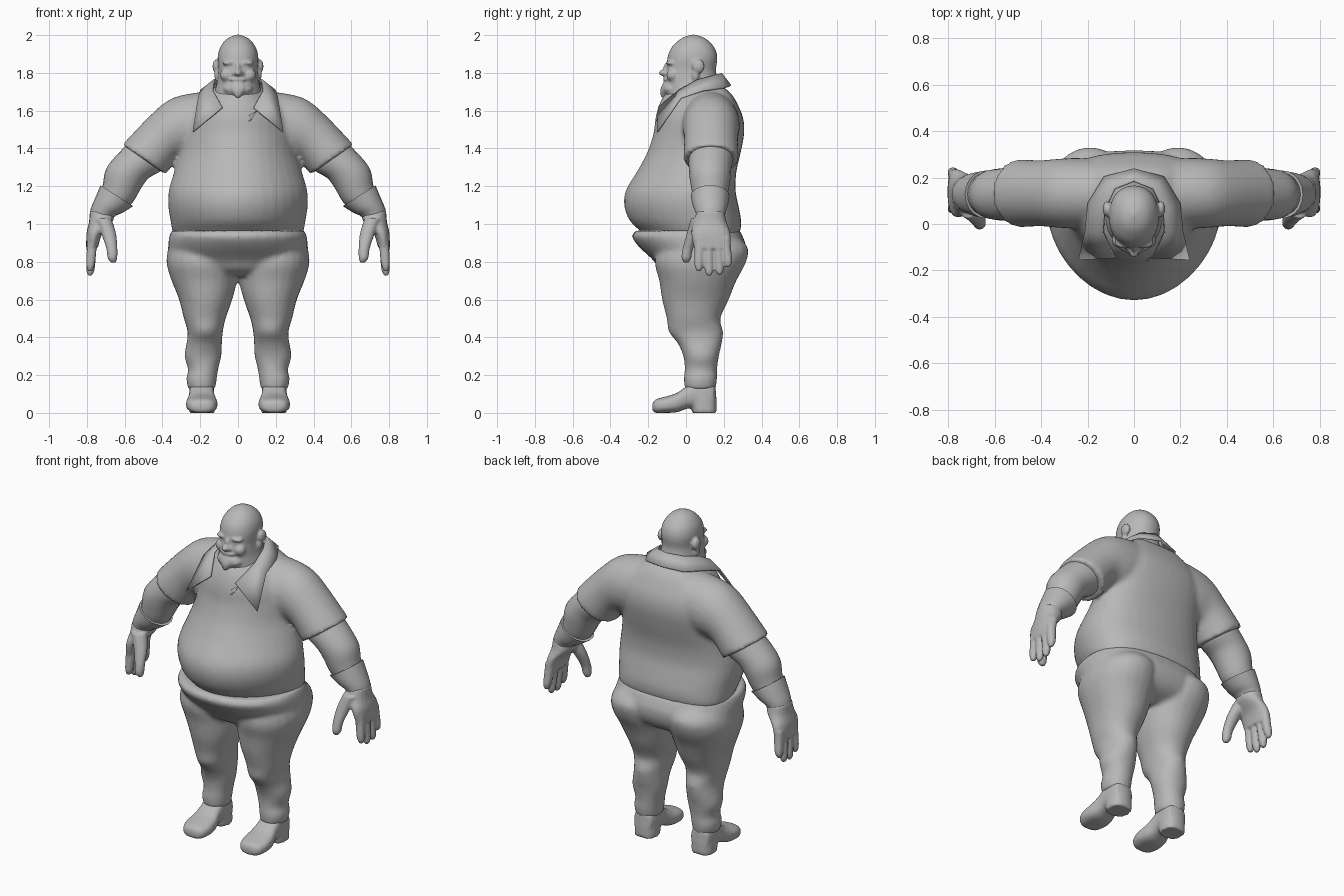
import bpy, bmesh, math
from mathutils import Vector, Matrix

clay = bpy.data.materials.new("plain_grey")
clay.diffuse_color = (0.48, 0.48, 0.48, 1)


# Cross-sections: (centre, half axis u, half axis v) as nine numbers
def level(z, x0, x1, y0, y1):
    return ((x0 + x1) / 2, (y0 + y1) / 2, z, (x1 - x0) / 2, 0, 0, 0, (y1 - y0) / 2, 0)


def body(z, hw, y0, y1):
    return level(z, -hw, hw, y0, y1)


def limb(xo, zo, xi, zi, y0, y1):
    return ((xo + xi) / 2, (y0 + y1) / 2, (zo + zi) / 2,
            (xo - xi) / 2, 0, (zo - zi) / 2, 0, (y1 - y0) / 2, 0)


def section(y, hw, z0, z1, x=0.192):
    return (x, y, (z0 + z1) / 2, hw, 0, 0, 0, 0, (z1 - z0) / 2)


def blob(x, y, z, rx, ry):
    return level(z, x - rx, x + rx, y - ry, y + ry)


def smooth_rings(rings, steps):
    out = []
    for i in range(len(rings) - 1):
        a, b, c, d = (rings[max(0, min(len(rings) - 1, i + k))] for k in (-1, 0, 1, 2))
        for s in range(steps):
            t = s / steps
            out.append([0.5 * (2 * q + (r - p) * t + (2 * p - 5 * q + 4 * r - w) * t * t
                               + (3 * q - p - 3 * r + w) * t ** 3)
                        for p, q, r, w in zip(a, b, c, d)])
    return out + [rings[-1]]


# Skin the rings; "shift" moves the widest part of each ring backwards
def loft(bm, rings, n=24, steps=3, power=1.0, side=1, shift=0):
    loops = []
    for r in smooth_rings(rings, steps):
        c, u, v = Vector(r[:3]), Vector(r[3:6]), Vector(r[6:])
        loop = []
        for k in range(n):
            a = 2 * math.pi * k / n
            ca, sa = math.cos(a), math.sin(a)
            p = c + u * math.copysign(abs(ca) ** power, ca) + v * math.copysign(abs(sa) ** power, sa)
            loop.append(bm.verts.new((p.x * side, p.y + shift * ca * ca, p.z)))
        loops.append(loop)
    for a, b in zip(loops, loops[1:]):
        for k in range(n):
            bm.faces.new((a[k], a[(k + 1) % n], b[(k + 1) % n], b[k]))
    bm.faces.new(loops[0])
    bm.faces.new(loops[-1])


def ball(bm, pos, size, both=False):
    for s in ((1, -1) if both else (1,)):
        m = Matrix.Translation((pos[0] * s, pos[1], pos[2])) @ Matrix.Diagonal((*size, 1))
        bmesh.ops.create_uvsphere(bm, u_segments=16, v_segments=10, radius=1, matrix=m)


def finish(name, bm, mirror=False, voxel=0, relax=0, thick=0):
    bmesh.ops.recalc_face_normals(bm, faces=bm.faces)
    me = bpy.data.meshes.new(name)
    bm.to_mesh(me)
    bm.free()
    me.materials.append(clay)
    ob = bpy.data.objects.new(name, me)
    bpy.context.collection.objects.link(ob)
    if voxel:
        m = ob.modifiers.new("fuse", 'REMESH')
        m.mode, m.voxel_size, m.use_smooth_shade = 'VOXEL', voxel, True
    if relax:
        m = ob.modifiers.new("relax", 'SMOOTH')
        m.factor, m.iterations = 0.5, relax
    if thick:
        ob.modifiers.new("thickness", 'SOLIDIFY').thickness = thick
    if mirror:
        ob.modifiers.new("mirror", 'MIRROR')
    if not voxel:
        bpy.ops.object.select_all(action='DESELECT')
        ob.select_set(True)
        bpy.context.view_layer.objects.active = ob
        bpy.ops.object.shade_smooth_by_angle(angle=math.radians(45))
    return ob


# Shirt: belly and chest fused with short sleeves
bm = bmesh.new()
loft(bm, [body(.935, .335, -.215, .275), body(.965, .348, -.245, .288), body(1.02, .358, -.30, .292),
          body(1.1, .37, -.328, .277), body(1.18, .366, -.318, .262), body(1.28, .338, -.258, .267),
          body(1.38, .315, -.205, .29), body(1.48, .315, -.172, .308), body(1.56, .30, -.162, .303),
          body(1.63, .255, -.143, .275), body(1.69, .18, -.11, .24), body(1.73, .13, -.06, .19)],
     36, shift=.075)
for s in (1, -1):
    loft(bm, [limb(.12, 1.705, .12, 1.36, -.02, .28), limb(.26, 1.69, .25, 1.35, -.02, .285),
              limb(.37, 1.655, .31, 1.345, -.015, .28), limb(.48, 1.56, .335, 1.325, -.01, .275),
              limb(.612, 1.42, .383, 1.262, -.015, .28)], 28, side=s)
finish("shirt", bm, voxel=.014, relax=5)

# Collar: folded strip from the nape to the pointed tips
bm = bmesh.new()
inner = [(0, .19, 1.80), (.085, .155, 1.79), (.13, .06, 1.765), (.135, -.04, 1.71), (.085, -.148, 1.62)]
outer = [(0, .24, 1.735), (.13, .205, 1.725), (.20, .09, 1.71), (.212, -.03, 1.67), (.24, -.155, 1.49)]
a = [bm.verts.new(p) for p in inner]
b = [bm.verts.new(p) for p in outer]
for i in range(4):
    bm.faces.new((a[i], b[i], b[i + 1], a[i + 1]))
finish("collar", bm, mirror=True, thick=.01)

# Small placket flap below the neck
bm = bmesh.new()
bm.faces.new([bm.verts.new(p) for p in
              ((.02, -.162, 1.53), (.07, -.155, 1.55), (.10, -.138, 1.60), (.06, -.15, 1.575))])
finish("placket", bm, thick=.008)

# Trousers: pelvis fused with two legs
bm = bmesh.new()
loft(bm, [body(.965, .352, -.265, .285), body(.935, .364, -.287, .30), body(.88, .37, -.25, .318),
          body(.81, .368, -.175, .305), body(.76, .29, -.14, .265), body(.725, .17, -.085, .19)],
     36, power=.88, shift=.04)
for s in (1, -1):
    loft(bm, [level(.93, .03, .33, -.13, .28), level(.87, .01, .368, -.15, .33),
              level(.79, .0, .378, -.165, .315), level(.7, .005, .352, -.142, .267),
              level(.6, .03, .312, -.127, .227), level(.5, .065, .287, -.102, .182),
              level(.43, .08, .267, -.092, .197), level(.37, .085, .272, -.045, .19),
              level(.3, .088, .284, -.014, .174), level(.23, .105, .264, -.007, .165),
              level(.18, .112, .274, -.012, .165), level(.125, .12, .264, -.007, .157)],
         24, side=s, power=.95)
finish("trousers", bm, voxel=.013, relax=6)

# Shoes with a raised arch and block heel
bm = bmesh.new()
loft(bm, [section(-.178, .035, .012, .05), section(-.16, .066, .0, .072), section(-.11, .083, 0, .086),
          section(-.05, .08, .003, .105), section(0, .068, .02, .14), section(.04, .066, .028, .17),
          section(.11, .066, .025, .17), section(.15, .055, .025, .15)], 24, power=.75)
loft(bm, [level(0, .125, .259, .035, .162), level(.07, .124, .26, .02, .162),
          level(.15, .13, .254, .01, .155)], 20, 2, .8)
finish("shoe", bm, mirror=True, voxel=.009, relax=2)

# Bare arms below the sleeves
bm = bmesh.new()
loft(bm, [limb(.52, 1.50, .37, 1.33, .02, .25), limb(.59, 1.42, .41, 1.28, .015, .25),
          limb(.665, 1.34, .47, 1.245, .015, .24), limb(.703, 1.28, .51, 1.195, .02, .235),
          limb(.717, 1.2, .56, 1.11, .035, .22), limb(.74, 1.14, .61, 1.08, .05, .21)], 20)
finish("forearm", bm, mirror=True)

# Flared wrist cuff
bm = bmesh.new()
loft(bm, [limb(.728, 1.205, .555, 1.095, .025, .23), limb(.755, 1.14, .61, 1.06, .035, .222),
          limb(.78, 1.08, .645, 1.045, .05, .21), limb(.787, 1.03, .665, 1.025, .06, .2)], 20)
finish("wrist_cuff", bm, mirror=True)

# Hand: palm, four fingers and a thumb fused together
bm = bmesh.new()
loft(bm, [limb(.784, 1.07, .655, 1.05, .055, .205), limb(.789, 1.01, .665, 1.01, .04, .215),
          limb(.802, .95, .718, .95, .028, .235), limb(.804, .87, .74, .88, .042, .238)], 20, power=.9)
for y0, y1, tip in ((.072, .068, .75), (.118, .122, .727), (.165, .177, .732), (.208, .222, .772)):
    loft(bm, [blob(.77, y0, .93, .028, .027), blob(.776, (y0 + y1) / 2, .85, .026, .026),
              blob(.781, y1, tip + .03, .022, .023), blob(.784, y1, tip, .011, .011)], 12)
loft(bm, [blob(.715, .07, 1.03, .045, .045), blob(.685, .04, .95, .04, .036),
          blob(.668, .01, .87, .03, .028), blob(.665, .002, .82, .026, .026),
          blob(.66, .002, .795, .013, .012)], 12)
finish("hand", bm, mirror=True, voxel=.007, relax=2)

# Head: skull, thick neck, ears and facial features fused
bm = bmesh.new()
loft(bm, [body(1.55, .12, -.06, .16), body(1.64, .13, -.105, .185), body(1.70, .124, -.105, .192),
          body(1.74, .114, -.105, .18), body(1.78, .107, -.109, .165), body(1.82, .104, -.104, .159),
          body(1.88, .108, -.098, .166), body(1.93, .097, -.08, .153), body(1.97, .07, -.042, .12),
          body(1.99, .042, -.01, .087), body(2.002, .008, .03, .05)], 32, power=.93)
ball(bm, (0, -.078, 1.715), (.08, .048, .04))               # chin
loft(bm, [blob(0, -.085, 1.74, .06, .04), blob(0, -.10, 1.705, .042, .038),
          blob(0, -.122, 1.667, .008, .009)], 12)           # goatee
ball(bm, (0, -.113, 1.80), (.023, .032, .018))              # nose tip
ball(bm, (0, -.098, 1.825), (.014, .022, .032))             # nose bridge
ball(bm, (.022, -.102, 1.795), (.013, .018, .012), True)    # nostrils
ball(bm, (.042, -.08, 1.853), (.044, .026, .013), True)     # brows
ball(bm, (.06, -.07, 1.788), (.036, .034, .034), True)      # cheeks
ball(bm, (.043, -.083, 1.826), (.02, .013, .009), True)     # eyes
ball(bm, (0, -.102, 1.766), (.046, .02, .012))              # upper lip
ball(bm, (0, -.102, 1.742), (.036, .021, .009))             # lower lip
ball(bm, (.117, .065, 1.835), (.018, .034, .036), True)     # upper ears
ball(bm, (.112, .05, 1.79), (.014, .02, .032), True)        # ear lobes
finish("head", bm, voxel=.007, relax=3)
